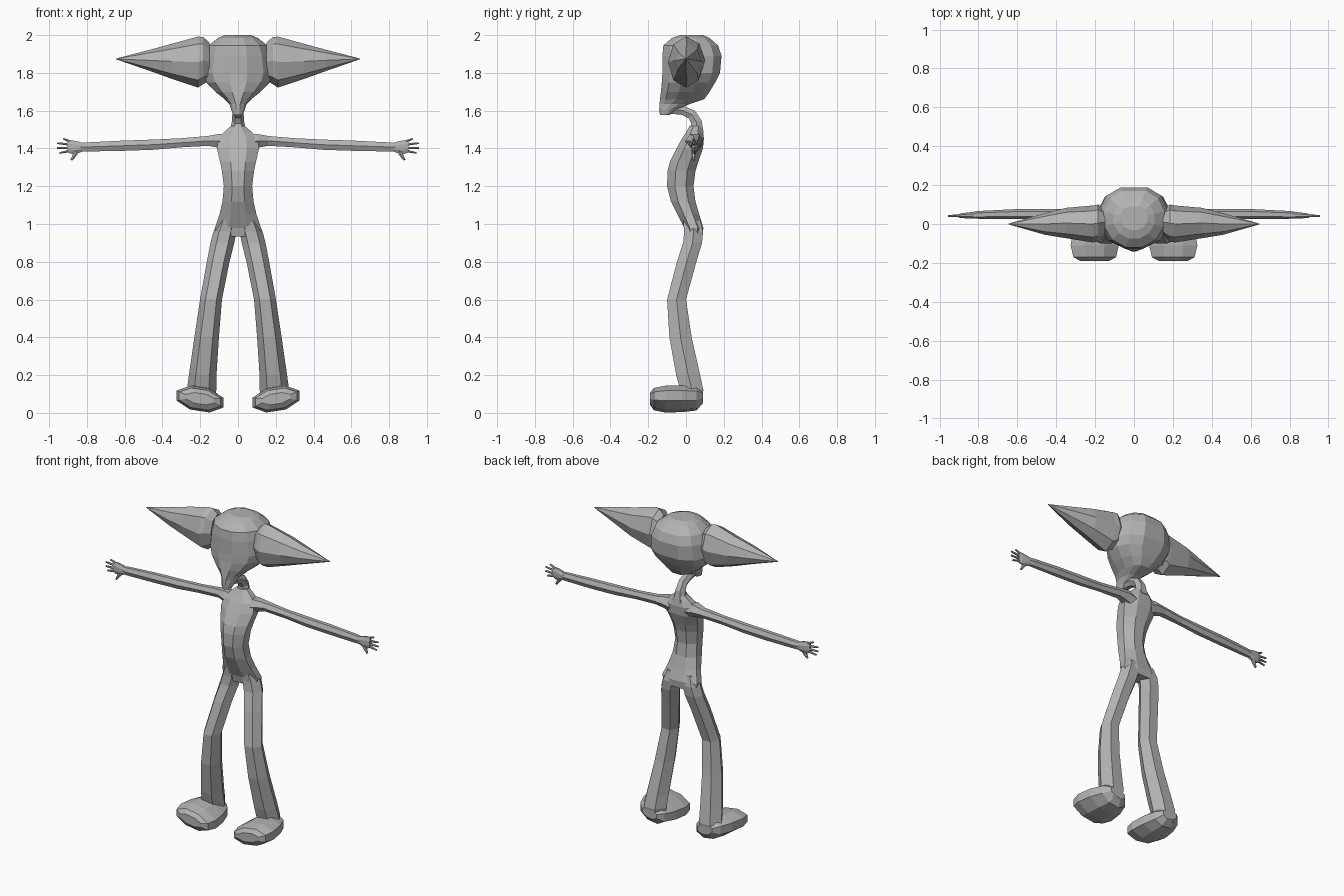
import bpy, bmesh, math

grey = bpy.data.materials.new("plain grey")
grey.diffuse_color = (0.45, 0.45, 0.45, 1)


def finish(name, mesh, mirror):
    ob = bpy.data.objects.new(name, mesh)
    bpy.context.collection.objects.link(ob)
    mesh.materials.clear()
    mesh.materials.append(grey)
    for p in mesh.polygons:
        p.use_smooth = False
        p.material_index = 0
    if mirror:
        ob.modifiers.new("mirror", 'MIRROR').use_axis = (True, False, False)
    return ob


def loft(name, axis, rings, n=8, phase=0.5, mirror=False, tilt=0.0, boxy_back=1.0):
    """Skin n-sided rings (t, centre u, centre v, half u, half v) along an axis."""
    unit = []
    for i in range(n):
        a = (i + phase) * 2 * math.pi / n
        c, s = math.cos(a), math.sin(a)
        if s > 0.01:  # squarer back corners when wanted
            c = math.copysign(abs(c) ** boxy_back, c) if abs(c) > 1e-6 else 0
        unit.append((c, s))
    mu = max(abs(p[0]) for p in unit)
    mv = max(abs(p[1]) for p in unit)
    place = {'x': lambda t, u, v: (t, u, v),
             'y': lambda t, u, v: (u, t, v),
             'z': lambda t, u, v: (u, v, t)}[axis]
    bm = bmesh.new()
    loops = [[bm.verts.new(place(t, cu + hu * c / mu, cv + hv * s / mv + tilt * hu * c / mu))
              for c, s in unit] for t, cu, cv, hu, hv in rings]
    for a, b in zip(loops, loops[1:]):
        for i in range(n):
            j = (i + 1) % n
            bm.faces.new((a[i], a[j], b[j], b[i]))
    bm.faces.new(loops[0])
    bm.faces.new(loops[-1])
    bmesh.ops.recalc_face_normals(bm, faces=bm.faces)
    mesh = bpy.data.meshes.new(name)
    bm.to_mesh(mesh)
    bm.free()
    return finish(name, mesh, mirror)


def upright(rows):
    """Rows (z, centre x, half x, front y, back y) to loft rings."""
    return [(z, cx, (f + b) / 2, hx, (b - f) / 2) for z, cx, hx, f, b in rows]


def tubes(name, paths, mirror=False):
    """Tubes along paths of (x, y, z, radius)."""
    cu = bpy.data.curves.new(name, 'CURVE')
    cu.dimensions = '3D'
    cu.bevel_depth = 1.0
    cu.bevel_resolution = 1
    cu.use_fill_caps = True
    for path in paths:
        sp = cu.splines.new('POLY')
        sp.points.add(len(path) - 1)
        for p, (x, y, z, r) in zip(sp.points, path):
            p.co = (x, y, z, 1)
            p.radius = r
    tmp = bpy.data.objects.new(name + "_path", cu)
    bpy.context.collection.objects.link(tmp)
    dg = bpy.context.evaluated_depsgraph_get()
    mesh = bpy.data.meshes.new_from_object(tmp.evaluated_get(dg))
    bpy.data.objects.remove(tmp)
    return finish(name, mesh, mirror)


# Head: domed skull tapering to a pointed chin at the front
loft("head", 'z', upright([
    (2.0, 0, .07, -.03, .09), (1.985, 0, .105, -.075, .125),
    (1.945, 0, .155, -.12, .17), (1.89, 0, .175, -.125, .188),
    (1.80, 0, .187, -.125, .18), (1.75, 0, .168, -.128, .155),
    (1.70, 0, .12, -.133, .125), (1.66, 0, .07, -.138, .095),
    (1.635, 0, .045, -.14, .02), (1.605, 0, .035, -.142, -.05),
    (1.578, 0, .027, -.138, -.085)]), n=12, boxy_back=0.7)

# Ears: broad pointed cones
loft("ear", 'x', [
    (.15, .01, 1.86, .07, .10), (.185, .005, 1.865, .095, .125),
    (.212, 0, 1.857, .095, .135), (.35, .005, 1.861, .078, .093),
    (.46, 0, 1.866, .055, .058), (.645, 0, 1.874, .002, .002)],
    phase=0, mirror=True)

# Neck: bends back from under the chin down to the shoulders
tubes("neck", [[(0, -.10, 1.605, .022), (0, -.02, 1.602, .028), (0, .03, 1.58, .03),
                (0, .055, 1.54, .033), (0, .055, 1.48, .045)]])

# Torso
loft("torso", 'z', upright([
    (1.52, 0, .035, .02, .085), (1.485, 0, .075, .0, .09),
    (1.455, 0, .105, -.02, .095), (1.40, 0, .112, -.05, .09),
    (1.33, 0, .095, -.085, .065), (1.28, 0, .085, -.098, .05),
    (1.20, 0, .075, -.10, .04), (1.12, 0, .082, -.08, .05),
    (1.05, 0, .098, -.045, .07), (.98, 0, .122, -.01, .092),
    (.935, 0, .115, .0, .088)]))

# Legs: bent forward at the knee, flaring to the ankle
loft("leg", 'z', upright([
    (1.02, .055, .048, -.015, .075), (.96, .069, .061, -.01, .09),
    (.90, .083, .063, -.015, .085), (.80, .105, .06, -.048, .055),
    (.60, .143, .058, -.10, .0), (.40, .166, .065, -.088, .03),
    (.20, .187, .073, -.052, .075), (.12, .193, .078, -.03, .092),
    (.05, .195, .065, -.02, .082)]), n=6, phase=0, mirror=True)

# Feet: chunky rounded blocks, raised on the outer side
loft("foot", 'y', [
    (.09, .195, .085, .05, .03), (.055, .197, .078, .085, .06),
    (-.02, .2, .075, .112, .064), (-.11, .202, .073, .124, .063),
    (-.17, .202, .073, .11, .052), (-.19, .202, .075, .075, .028)],
    mirror=True, tilt=0.15)

# Arms: thin, held straight out
loft("arm", 'x', [
    (.05, .04, 1.43, .05, .045), (.105, .045, 1.44, .048, .036),
    (.16, .055, 1.44, .033, .026), (.30, .053, 1.43, .024, .024),
    (.45, .052, 1.42, .026, .027), (.62, .051, 1.414, .025, .027),
    (.80, .047, 1.408, .02, .024), (.84, .045, 1.406, .016, .022)],
    n=6, phase=0, mirror=True)

# Palms
loft("palm", 'x', [
    (.82, .046, 1.407, .016, .022), (.855, .044, 1.405, .015, .034),
    (.885, .043, 1.408, .013, .036), (.902, .042, 1.41, .009, .03)], mirror=True)

# Fingers and thumb
fingers = [[(.885, .043, zb, .008), (xt, .041, zt, .005)] for zb, xt, zt in
           ((1.435, .925, 1.452), (1.42, .957, 1.428), (1.402, .957, 1.402), (1.388, .945, 1.376))]
thumb = [(.85, .043, 1.395, .014), (.865, .041, 1.365, .011), (.882, .039, 1.338, .006)]
tubes("fingers", fingers + [thumb], mirror=True)
